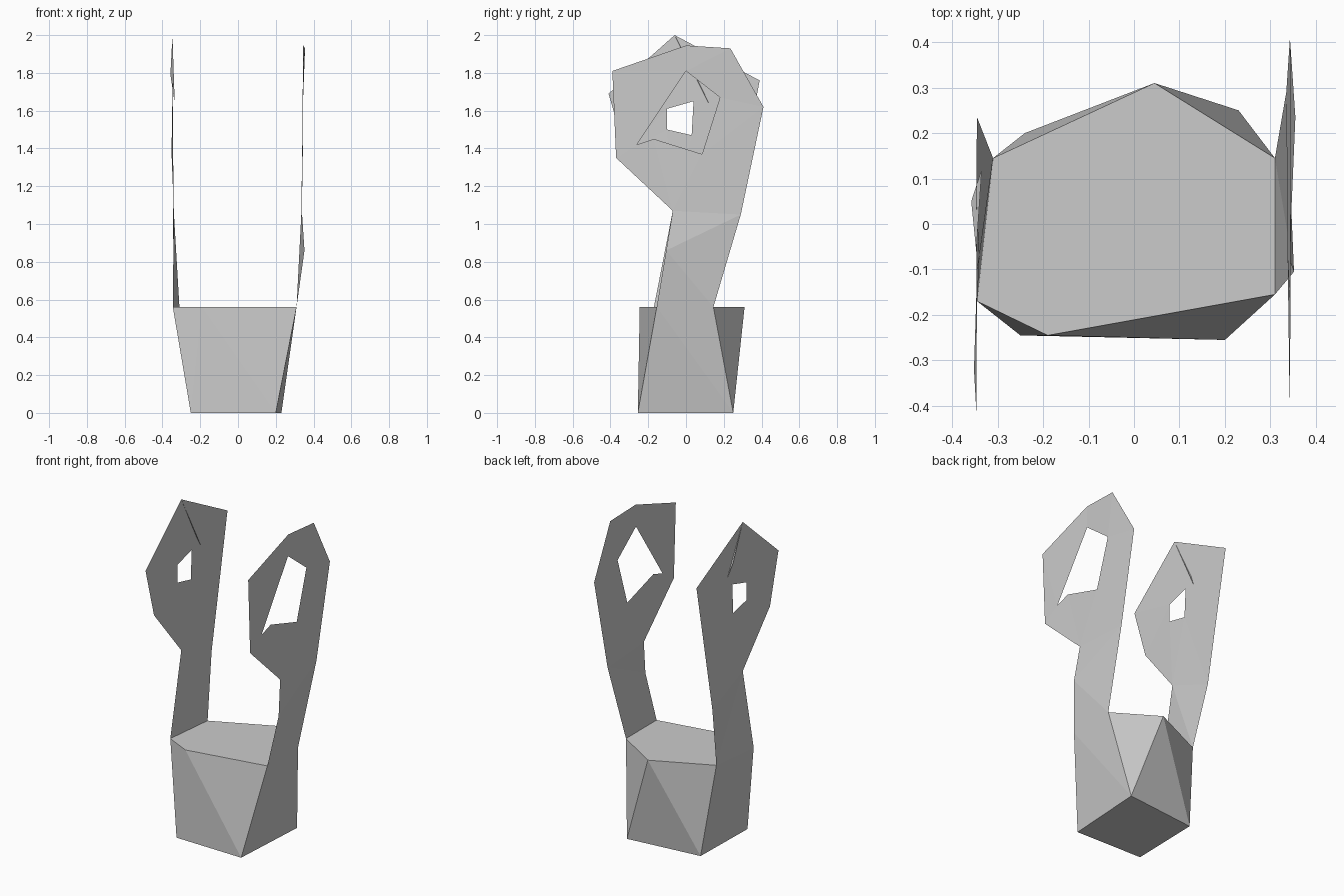
import bpy, bmesh, math
from mathutils import Vector

cube = bpy.data.objects.get("Cube")
if cube:
    bpy.data.objects.remove(cube, do_unlink=True)

grey = bpy.data.materials.new("light_grey")
grey.use_nodes = True
colour = (0.6, 0.6, 0.6, 1)
grey.diffuse_color = colour
grey.node_tree.nodes["Principled BSDF"].inputs["Base Color"].default_value = colour


def finish(bm, name):
    mesh = bpy.data.meshes.new(name)
    bm.to_mesh(mesh)
    bm.free()
    mesh.materials.append(grey)
    obj = bpy.data.objects.new(name, mesh)
    bpy.context.collection.objects.link(obj)
    return obj


def make_body(name, base, rim, height):
    """Faceted block spanning a base polygon and a rim polygon."""
    bm = bmesh.new()
    for x, y in base:
        bm.verts.new((x, y, 0))
    for x, y in rim:
        bm.verts.new((x, y, height))
    bmesh.ops.convex_hull(bm, input=bm.verts[:])
    bmesh.ops.dissolve_limit(bm, angle_limit=math.radians(1),
                             verts=bm.verts[:], edges=bm.edges[:])
    bmesh.ops.recalc_face_normals(bm, faces=bm.faces[:])
    return finish(bm, name)


def make_handle(name, outline, hole, hole_x, side):
    """Slightly warped sheet with a hole; outline points are (y, z, x)."""
    bm = bmesh.new()
    loops = [outline, [(y, z, hole_x) for y, z in hole]]
    for loop in loops:
        verts = [bm.verts.new((x, y, z)) for y, z, x in loop]
        for i, v in enumerate(verts):
            bm.edges.new((verts[i - 1], v))
    bmesh.ops.triangle_fill(bm, use_beauty=True, edges=bm.edges[:],
                            normal=Vector((side, 0, 0)))
    for f in bm.faces:
        f.normal_update()
        if f.normal.x * side < 0:
            f.normal_flip()
    return finish(bm, name)


# Block-shaped body
make_body("body",
          [(-.25, -.245), (.2, -.255), (.23, .25), (-.24, .2)],
          [(-.345, -.17), (-.19, -.245), (.31, -.155),
           (.31, .145), (.045, .31), (-.31, .145)], .56)

# Left handle with the large hole
make_handle("left_handle",
            [(.145, .56, .31), (.29, 1.05, .335), (.41, 1.62, .343),
             (.235, 1.93, .355), (0, 1.945, .345), (-.39, 1.81, .343),
             (-.37, 1.35, .342), (-.07, 1.07, .338), (-.105, .86, .352),
             (-.155, .56, .31)],
            [(-.26, 1.42), (0, 1.81), (.18, 1.67), (.085, 1.37), (-.17, 1.45)],
            .343, 1)

# Right handle with the small hole
make_handle("right_handle",
            [(.145, .56, -.31), (.234, .945, -.345), (.39, 1.76, -.345),
             (-.06, 2, -.347), (-.41, 1.69, -.347), (-.32, 1.38, -.352),
             (-.07, 1.07, -.34), (-.17, .56, -.345)],
            [(-.1, 1.61), (.04, 1.65), (.03, 1.47), (-.1, 1.5)],
            -.345, -1)

# Small fold on the right handle
bm = bmesh.new()
bm.faces.new([bm.verts.new(p) for p in
              ((-.347, -.06, 2), (-.358, .05, 1.79), (-.335, .12, 1.64))])
finish(bm, "right_handle_fold")
